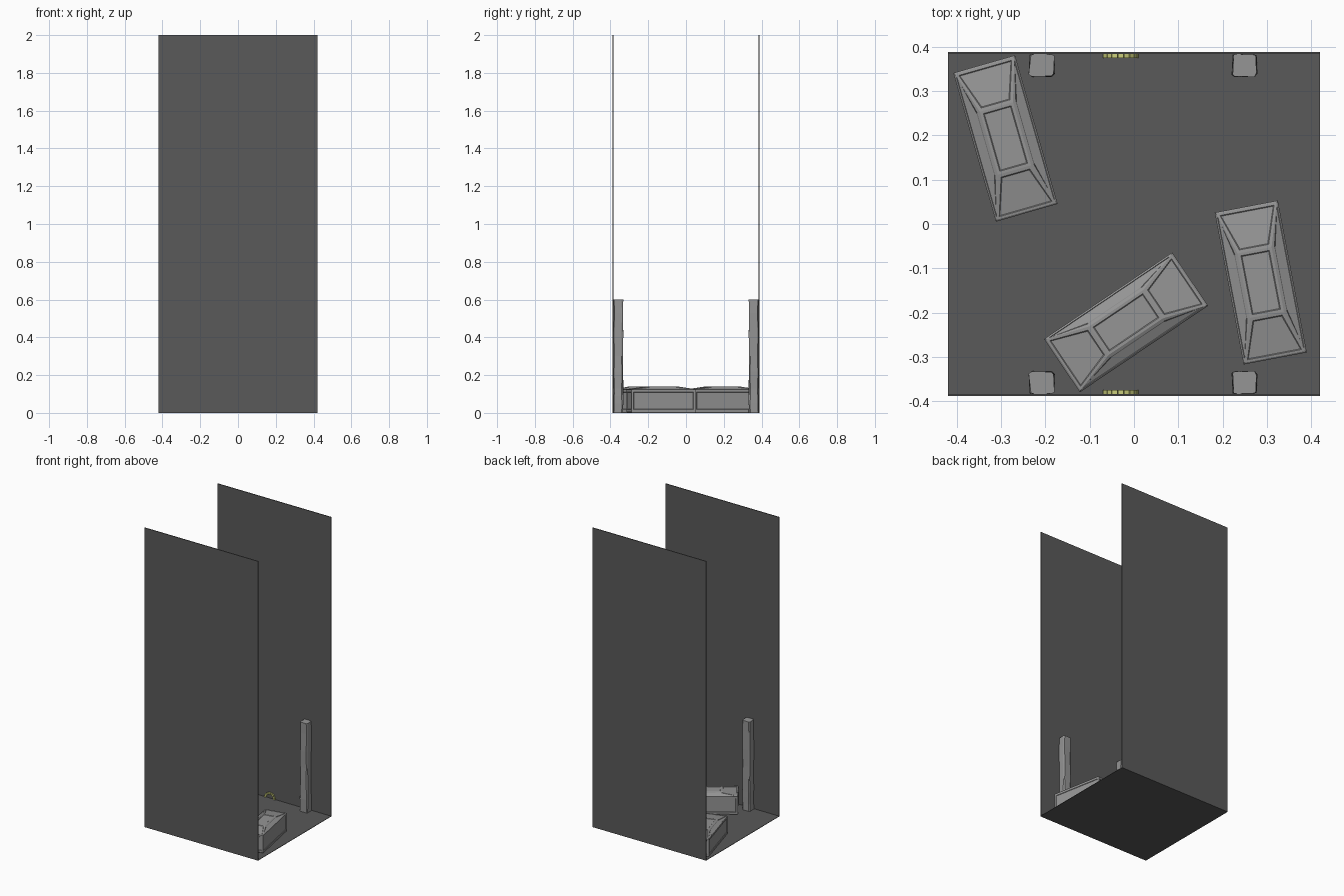
import bpy, bmesh, math, random
from mathutils import Matrix

if "Cube" in bpy.data.objects:
    bpy.data.objects.remove(bpy.data.objects["Cube"])

random.seed(4)


def material(name, col):
    m = bpy.data.materials.new(name)
    m.diffuse_color = (*col, 1)
    m.use_nodes = True
    m.node_tree.nodes["Principled BSDF"].inputs["Base Color"].default_value = m.diffuse_color
    return m


DARK = material("dark_stone", (0.1, 0.1, 0.1))
STONE = material("grey_stone", (0.3, 0.3, 0.3))
MOSS = material("yellow_stone", (0.6, 0.62, 0.2))


def finish(bm, name, mat):
    bmesh.ops.recalc_face_normals(bm, faces=bm.faces)
    me = bpy.data.meshes.new(name)
    bm.to_mesh(me)
    bm.free()
    ob = bpy.data.objects.new(name, me)
    bpy.context.collection.objects.link(ob)
    me.materials.append(mat)
    return ob


def loft(bm, rings):
    """Closed solid through rings of points; returns side faces and top face."""
    vs = [[bm.verts.new(p) for p in r] for r in rings]
    sides = []
    for a, b in zip(vs, vs[1:]):
        n = len(a)
        sides.append([bm.faces.new((a[i], a[(i + 1) % n], b[(i + 1) % n], b[i])) for i in range(n)])
    bm.faces.new(vs[0][::-1])
    return sides, bm.faces.new(vs[-1])


def rect(lx, ly, z):
    return [(sx * lx / 2, sy * ly / 2, z) for sx, sy in ((-1, -1), (1, -1), (1, 1), (-1, 1))]


def box(name, size, loc, mat):
    bm = bmesh.new()
    bmesh.ops.create_cube(bm, size=1, matrix=Matrix.Translation(loc) @ Matrix.Diagonal((*size, 1)))
    return finish(bm, name, mat)


def panels(bm, faces, border, depth):
    """Frame each face and press in a panel with a narrow sloped edge."""
    bm.normal_update()
    bmesh.ops.inset_individual(bm, faces=faces, thickness=border)
    bmesh.ops.inset_individual(bm, faces=faces, thickness=0.003, depth=-depth)


# floor and two tall walls
box("floor", (0.84, 0.77, 0.003), (0, 0, 0.0015), DARK)
for side, label in ((-1, "front"), (1, "back")):
    box(label + "_wall", (0.84, 0.005, 2), (0, side * 0.3855, 1), DARK)

# stone chests with panelled sides and hipped, panelled lids
for i, (x, y, ang) in enumerate(((-0.29, 0.193, 106), (-0.018, -0.222, 34), (0.286, -0.132, 100.8))):
    place = Matrix.Translation((x, y, 0.003)) @ Matrix.Rotation(math.radians(ang), 4, 'Z')
    bm = bmesh.new()
    sides, top = loft(bm, [rect(0.342, 0.139, 0), rect(0.347, 0.143, 0.003), rect(0.347, 0.143, 0.118)])
    panels(bm, sides[1], 0.016, 0.003)
    finish(bm, f"chest_body_{i + 1}", STONE).matrix_world = place
    bm = bmesh.new()
    sides, top = loft(bm, [rect(0.347, 0.143, 0.118), rect(0.349, 0.145, 0.120),
                           rect(0.342, 0.139, 0.123), rect(0.148, 0.078, 0.138)])
    slopes = sides[2]
    panels(bm, [slopes[1], slopes[3], top], 0.009, 0.002)
    panels(bm, [slopes[0], slopes[2]], 0.007, 0.002)
    finish(bm, f"chest_lid_{i + 1}", STONE).matrix_world = place

# rough stone pillars, mirrored across the passage, grazing through the walls
for x, label, push in ((-0.208, "left", 0.0), (0.249, "right", 0.003)):
    rings = []
    outline = ((-0.5, -0.4), (-0.38, -0.5), (0.4, -0.5), (0.5, -0.36),
               (0.48, 0.40), (0.38, 0.45), (-0.25, 0.49), (-0.46, 0.42))
    for z in (0.003, 0.05, 0.09, 0.13, 0.22, 0.30, 0.41, 0.53, 0.6):
        # chipped bulges that show on the outer side of the wall
        bulge = push if z in (0.09, 0.41) else 0
        rings.append([(px * 0.056 + random.uniform(-1, 1) * 0.002,
                       py * 0.052 + random.uniform(-1, 1) * 0.0012 + (bulge if py > 0.47 else 0), z)
                      for px, py in outline])
    for mir, end in ((-1, "front"), (1, "back")):
        bm = bmesh.new()
        loft(bm, [[(x + px, mir * (0.359 + py), z) for px, py, z in r] for r in rings])
        finish(bm, f"{label}_{end}_pillar", STONE)

# small low arches of wedge stones at the foot of each wall
N = 9
for side, label in ((-1, "front"), (1, "back")):
    bm = bmesh.new()
    for k in range(N):
        a0, a1 = (math.pi * (k + t) / N for t in (0.06, 0.94))
        pts = [(r * math.cos(a), r * math.sin(a)) for r, a in
               ((0.027, a0), (0.040, a0), (0.040, a1), (0.027, a1))]
        loft(bm, [[(-0.03 + px, side * y, 0.003 + pz) for px, pz in pts] for y in (0.384, 0.375)])
    finish(bm, label + "_arch", MOSS)
